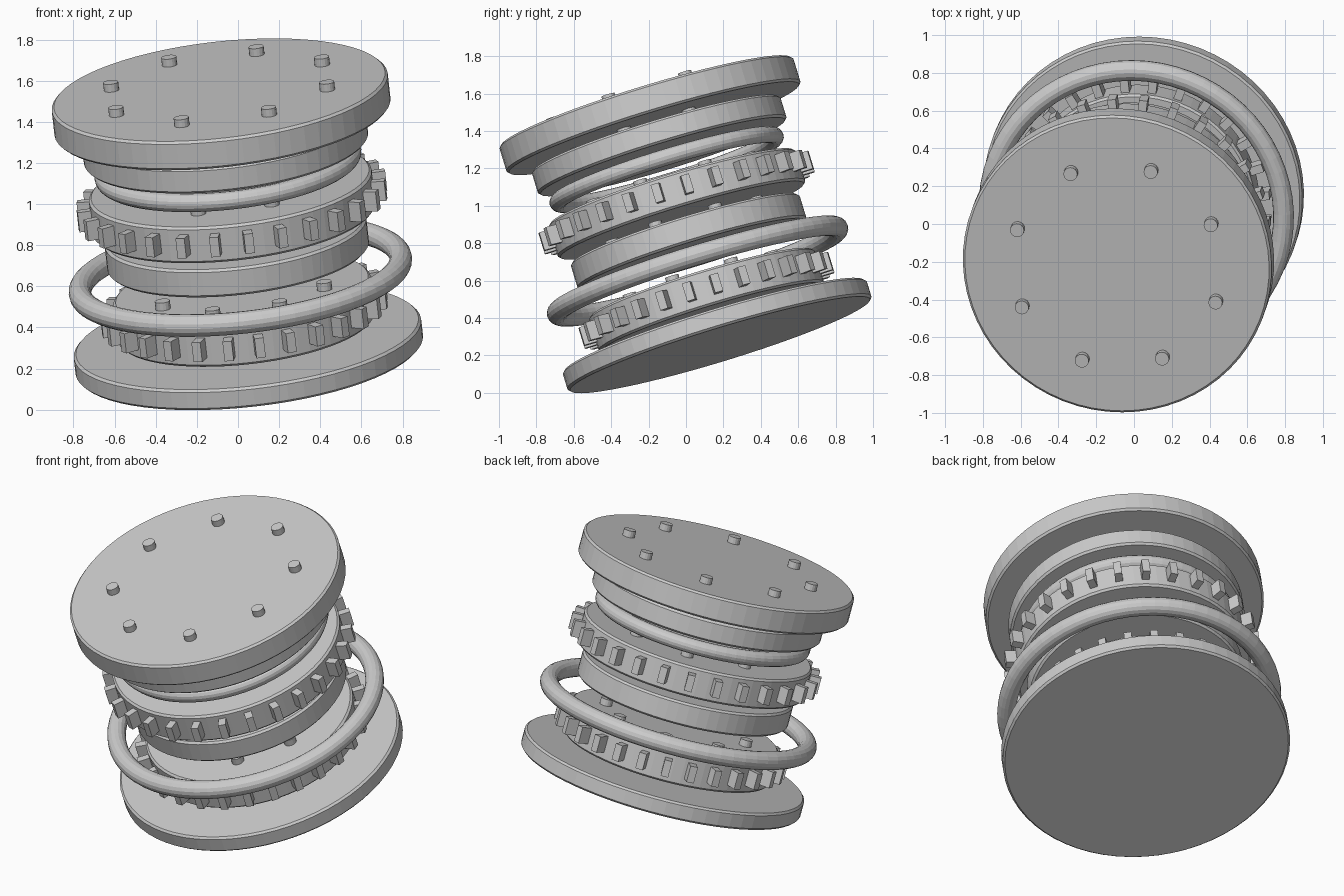
import bpy, bmesh, math
from mathutils import Matrix, Vector

if "Cube" in bpy.data.objects:
    bpy.data.objects.remove(bpy.data.objects["Cube"])

# Tilted stack frame: all parts are laid out along one leaning axis
N = Vector((-0.107, -0.290, 0.951)).normalized()
E1 = Vector((1, 0, 0.1125)).normalized()
E1 = (E1 - N * E1.dot(N)).normalized()
E2 = N.cross(E1)
FRAME = Matrix.Translation((0.056, 0.182, 0.257)) @ Matrix((E1, E2, N)).transposed().to_4x4()
SIDES = 64

grey = bpy.data.materials.new("plain grey")
grey.diffuse_color = (0.6, 0.6, 0.6, 1)
grey.use_nodes = True
grey.node_tree.nodes["Principled BSDF"].inputs["Base Color"].default_value = grey.diffuse_color


def finish(name, bm):
    bmesh.ops.recalc_face_normals(bm, faces=bm.faces)
    mesh = bpy.data.meshes.new(name)
    bm.to_mesh(mesh)
    bm.free()
    mesh.materials.append(grey)
    ob = bpy.data.objects.new(name, mesh)
    ob.matrix_world = FRAME
    bpy.context.collection.objects.link(ob)
    return ob


def lathe(name, profile, closed=False):
    """Spin (radius, height) points around the stack axis."""
    bm = bmesh.new()
    rings = []
    for r, z in profile:
        rings.append([bm.verts.new((r * math.cos(a), r * math.sin(a), z))
                      for a in (2 * math.pi * i / SIDES for i in range(SIDES))])
    pairs = list(zip(rings, rings[1:]))
    if closed:
        pairs.append((rings[-1], rings[0]))
    else:
        bm.faces.new(rings[0])
        bm.faces.new(rings[-1])
    for a, b in pairs:
        for i in range(SIDES):
            j = (i + 1) % SIDES
            bm.faces.new((a[i], a[j], b[j], b[i]))
    return finish(name, bm)


def disc(name, r, z0, z1, b=0.012):
    return lathe(name, [(r - b, z0), (r, z0 + b), (r, z1 - b), (r - b, z1)])


def ring(name, major, minor, z, n=16):
    return lathe(name, [(major + minor * math.cos(2 * math.pi * k / n),
                         z + minor * math.sin(2 * math.pi * k / n)) for k in range(n)], True)


def pegs(name, r, z, count=8, phase=24):
    """Circle of small round pegs standing on a disc."""
    bm = bmesh.new()
    for k in range(count):
        a = math.radians(phase + 360 * k / count)
        m = Matrix.Translation((r * math.cos(a), r * math.sin(a), z + 0.0125))
        bmesh.ops.create_cone(bm, cap_ends=True, segments=16, radius1=0.037,
                              radius2=0.037, depth=0.055, matrix=m)
    return finish(name, bm)


def teeth(name, r_in, r_out, z, count=28, phase=4.6):
    """Circle of block teeth around a gear rim."""
    bm = bmesh.new()
    for k in range(count):
        m = (Matrix.Rotation(math.radians(phase + 360 * k / count), 4, 'Z')
             @ Matrix.Translation(((r_in + r_out) / 2, 0, z))
             @ Matrix.Diagonal((r_out - r_in, 0.045, 0.1, 1)))
        bmesh.ops.create_cube(bm, size=1, matrix=m)
    return finish(name, bm)


# Discs and plates, bottom to top
disc("base_plate", 0.85, 0.0, 0.105)
disc("lower_gear_body", 0.63, 0.15, 0.345)
disc("middle_disc", 0.64, 0.508, 0.65)
disc("upper_gear_body", 0.692, 0.70, 0.885)
disc("upper_disc", 0.695, 1.057, 1.185)
disc("top_plate", 0.822, 1.217, 1.365)

# Gear teeth
teeth("lower_gear_teeth", 0.60, 0.70, 0.25)
teeth("upper_gear_teeth", 0.66, 0.757, 0.80)

# Round tube rings
ring("large_ring", 0.785, 0.055, 0.415)
ring("small_ring", 0.608, 0.045, 0.985)

# Pegs on the disc tops
for part, r, z in (("lower_gear", 0.63, 0.345), ("middle_disc", 0.64, 0.65),
                   ("upper_gear", 0.692, 0.885), ("upper_disc", 0.695, 1.185),
                   ("top_plate", 0.822, 1.365)):
    pegs(part + "_pegs", r * 0.68, z)
